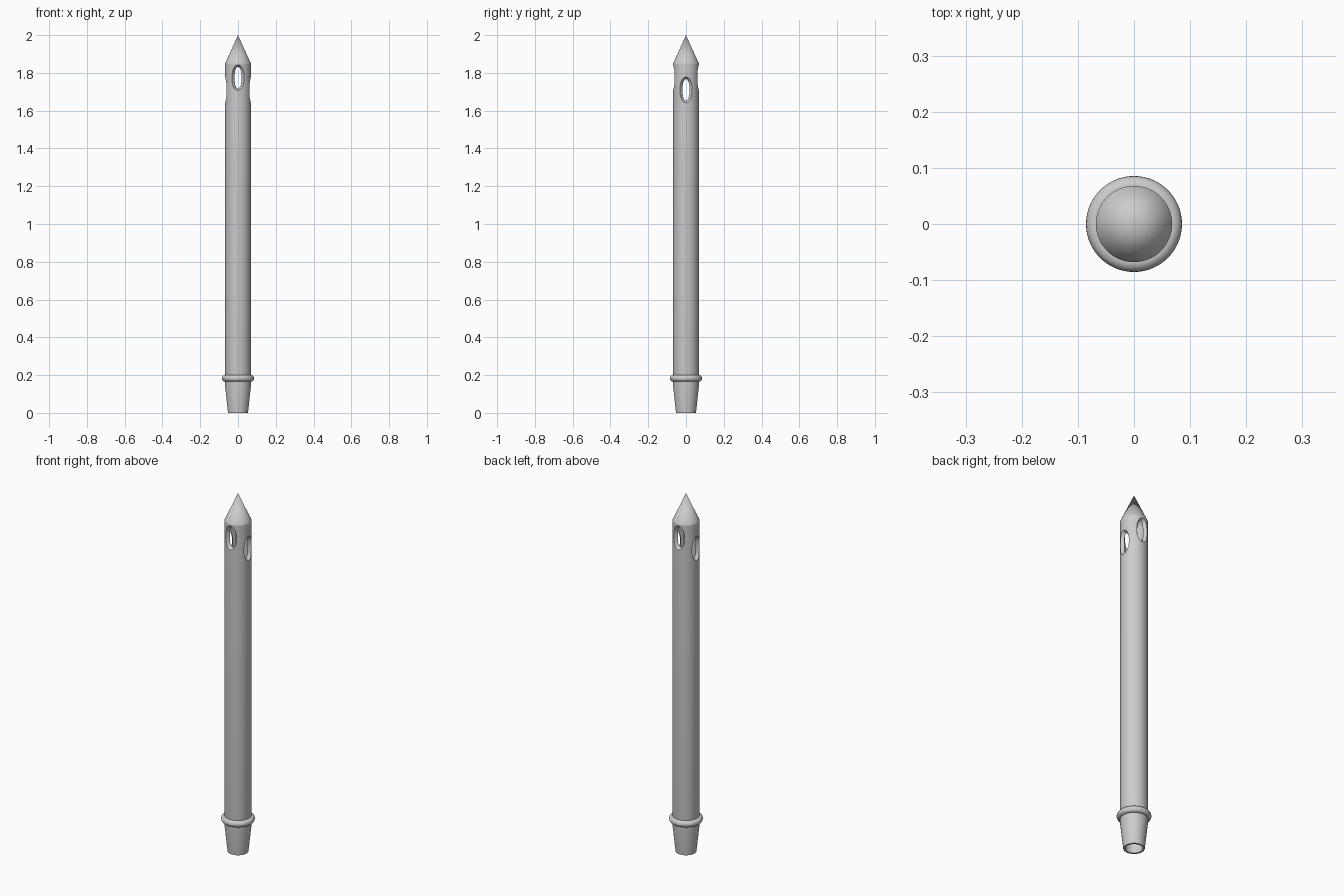
import bpy, bmesh, math
from mathutils import Matrix

if "Cube" in bpy.data.objects:
    bpy.data.objects.remove(bpy.data.objects["Cube"], do_unlink=True)

SIDES = 64
metal = bpy.data.materials.new("grey_metal")
metal.use_nodes = True
metal.diffuse_color = (0.6, 0.6, 0.6, 1)
metal.node_tree.nodes["Principled BSDF"].inputs["Base Color"].default_value = (0.6, 0.6, 0.6, 1)


def add_object(name, bm):
    bmesh.ops.recalc_face_normals(bm, faces=bm.faces)
    mesh = bpy.data.meshes.new(name)
    bm.to_mesh(mesh)
    bm.free()
    mesh.materials.append(metal)
    obj = bpy.data.objects.new(name, mesh)
    bpy.context.collection.objects.link(obj)
    return obj


def lathe(name, profile):
    bm = bmesh.new()
    verts = [bm.verts.new((r, 0, z)) for r, z in profile]
    edges = [bm.edges.new(pair) for pair in zip(verts, verts[1:])]
    bmesh.ops.spin(bm, geom=verts + edges, axis=(0, 0, 1), cent=(0, 0, 0),
                   angle=math.tau, steps=SIDES)
    bmesh.ops.remove_doubles(bm, verts=bm.verts, dist=0.0001)
    return add_object(name, bm)


def hole_cutter(name, z, turn):
    # Elliptical bore, flared towards both ends
    bm = bmesh.new()
    rings = []
    for y, w, h in ((-0.1, 0.075, 0.086), (-0.046, 0.018, 0.055),
                    (0.046, 0.018, 0.055), (0.1, 0.075, 0.086)):
        angles = [math.tau * i / 48 for i in range(48)]
        rings.append([bm.verts.new((w * math.cos(a), y, h * math.sin(a))) for a in angles])
    for low, high in zip(rings, rings[1:]):
        for i in range(48):
            j = (i + 1) % 48
            bm.faces.new((low[i], low[j], high[j], high[i]))
    bm.faces.new(rings[0])
    bm.faces.new(rings[-1])
    bm.transform(Matrix.Translation((0, 0, z)) @ Matrix.Rotation(turn, 4, 'Z'))
    cutter = add_object(name, bm)
    cutter.hide_render = True
    return cutter


def smooth(obj, angle):
    bpy.ops.object.select_all(action='DESELECT')
    obj.select_set(True)
    bpy.context.view_layer.objects.active = obj
    bpy.ops.object.shade_smooth_by_angle(angle=math.radians(angle))


# Hollow pointed tube: tip, wall, tapered spigot, then up the bore
tube = lathe("pointed_tube", [
    (0, 2), (0.068, 1.85), (0.068, 1.6), (0.068, 0.14), (0.053, 0),
    (0.043, 0), (0.05, 0.14), (0.05, 1.6), (0.05, 1.85), (0, 1.95)])

# Two crossed pairs of flared holes
cutters = [hole_cutter("front_back_hole_cutter", 1.775, 0),
           hole_cutter("side_hole_cutter", 1.71, math.pi / 2)]
bpy.context.view_layer.objects.active = tube
for cutter in cutters:
    mod = tube.modifiers.new(cutter.name, 'BOOLEAN')
    mod.operation = 'DIFFERENCE'
    mod.solver = 'EXACT'
    mod.object = cutter
    bpy.ops.object.modifier_apply(modifier=mod.name)
    bpy.data.objects.remove(cutter, do_unlink=True)
smooth(tube, 20)

# Rounded collar above the spigot
bpy.ops.mesh.primitive_torus_add(major_radius=0.0675, minor_radius=0.018,
                                 major_segments=SIDES, minor_segments=20,
                                 location=(0, 0, 0.183))
collar = bpy.context.object
collar.name = "collar_ring"
collar.data.materials.append(metal)
smooth(collar, 40)
